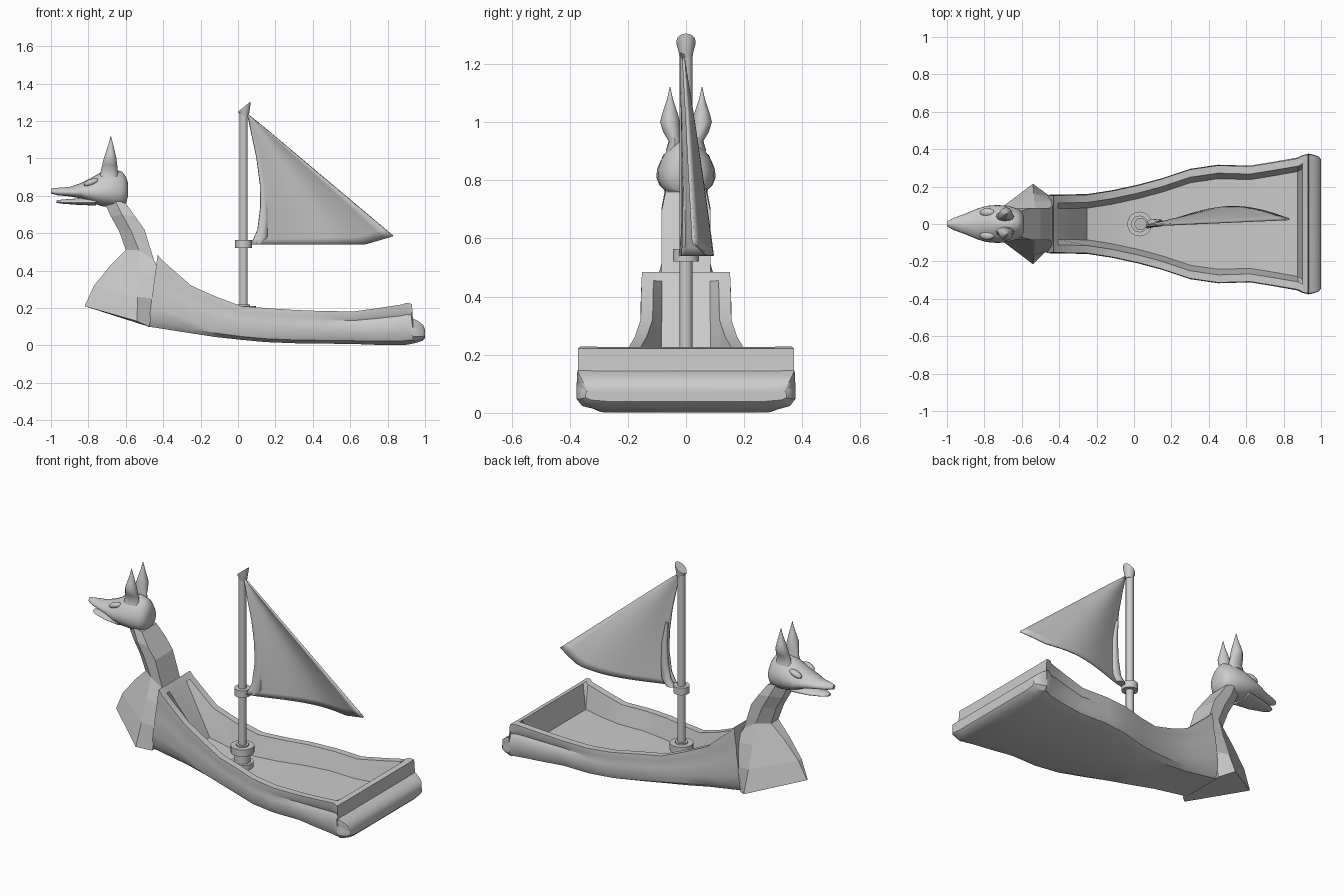
import bpy, bmesh
from math import sin, cos, pi
from mathutils import Vector

if "Cube" in bpy.data.objects:
    bpy.data.objects.remove(bpy.data.objects["Cube"])


def finish(name, bm, angle=0.6, flat=False):
    bmesh.ops.remove_doubles(bm, verts=bm.verts, dist=0.0005)
    bmesh.ops.recalc_face_normals(bm, faces=bm.faces)
    me = bpy.data.meshes.new(name)
    bm.to_mesh(me)
    bm.free()
    ob = bpy.data.objects.new(name, me)
    bpy.context.collection.objects.link(ob)
    if not flat:
        bpy.ops.object.select_all(action='DESELECT')
        ob.select_set(True)
        bpy.context.view_layer.objects.active = ob
        bpy.ops.object.shade_smooth_by_angle(angle=angle)
    return ob


def loft(name, rings, angle=0.6, flat=False):
    """Skin a list of closed rings and cap both ends."""
    bm = bmesh.new()
    vs = [[bm.verts.new(p) for p in r] for r in rings]
    n = len(vs[0])
    for a, b in zip(vs, vs[1:]):
        for i in range(n):
            j = (i + 1) % n
            bm.faces.new((a[i], a[j], b[j], b[i]))
    bm.faces.new(vs[0])
    bm.faces.new(vs[-1])
    return finish(name, bm, angle, flat)


def mirrored(half):
    """Complete a half ring whose first and last points lie on y = 0."""
    return half + [(x, -y, z) for x, y, z in reversed(half[1:-1])]


def lathe(name, profile, cx, cy=0, n=16, squash=1):
    rings = [[(cx + r * cos(2 * pi * i / n), cy + r * squash * sin(2 * pi * i / n), z)
              for i in range(n)] for r, z in profile]
    return loft(name, rings)


# Hull: x at rail, x at keel, keel z, rail z, half width, floor z
stations = [
    (-.43, -.48, .10, .485, .155, .484),
    (-.405, -.46, .098, .455, .157, .453),
    (-.25, -.25, .065, .32, .16, .15),
    (-.12, -.12, .045, .262, .18, .11),
    (.02, .02, .03, .21, .21, .088),
    (.15, .15, .018, .20, .245, .08),
    (.30, .30, .012, .19, .295, .075),
    (.45, .45, .01, .184, .317, .075),
    (.62, .62, .008, .182, .312, .075),
    (.75, .75, .003, .20, .333, .075),
    (.88, .87, .002, .22, .355, .08),
    (.90, .90, .004, .228, .368, .227),
    (.93, .925, .008, .222, .375, .221),
    (.935, .935, .01, .145, .376, .144),
    (.965, .955, .015, .13, .37, .129),
    (.99, .985, .025, .11, .36, .109),
    (1.0, 1.0, .04, .085, .345, .084)]
rings = []
for xt, xb, b, t, w, f in stations:
    h = t - b
    step = .015 if .6 < xt < .932 else .004
    half = [(0, b), (w * .8, b), (w * .95, b + .1 * h), (w, b + .28 * h),
            (w, b + .6 * h), (w - step, b + .72 * h), (w - step * .4, b + .82 * h),
            (w - .004, t), (w - .045, t), (w - .075, f), (0, f)]
    rings.append(mirrored([(xb + (xt - xb) * (z - b) / h, y, z) for y, z in half]))
loft("hull", rings, .55)

# Prow and neck: front (x, z, half width), side, back
prow = [
    ((-.82, .21, .004), (-.54, .13, .215), (-.475, .10, .15)),
    ((-.77, .32, .015), (-.537, .26, .165), (-.445, .25, .145)),
    ((-.68, .43, .025), (-.533, .39, .12), (-.415, .385, .12)),
    ((-.60, .51, .035), (-.53, .51, .085), (-.45, .46, .085)),
    ((-.635, .61, .04), (-.575, .62, .085), (-.50, .62, .085)),
    ((-.68, .69, .04), (-.62, .70, .085), (-.55, .69, .085)),
    ((-.72, .78, .04), (-.66, .78, .07), (-.60, .76, .07))]
rings = [[(x, y, z) for x, z, y in s] + [(x, -y, z) for x, z, y in reversed(s)] for s in prow]
loft("prow_neck", rings, flat=True)


# Beast head: x, low z, high z, half width
def head_part(name, secs, n=20):
    rings = []
    for x, lo, hi, w in secs:
        ring = []
        for i in range(n):
            a = 2 * pi * i / n
            s = sin(a)
            z = (lo + hi) / 2 + (hi - lo) / 2 * s
            ring.append((x, w * cos(a) * (1 - .22 * s), z))
        rings.append(ring)
    return loft(name, rings, .8)


head_part("skull", [
    (-1.0, .812, .84, .012), (-.965, .803, .843, .032), (-.90, .797, .848, .055),
    (-.84, .787, .868, .08), (-.79, .765, .893, .095), (-.73, .745, .928, .1),
    (-.67, .738, .942, .095), (-.62, .738, .93, .08), (-.598, .76, .90, .062),
    (-.588, .80, .87, .035)])
head_part("lower_jaw", [
    (-.97, .763, .776, .015), (-.94, .758, .78, .035), (-.86, .752, .786, .06),
    (-.76, .748, .80, .075)])

for s in (-1, 1):
    side = "left" if s < 0 else "right"
    # Ears: z, centre x, offset y, radius x, radius y
    ear = [(.90, -.69, .04, .05, .03), (.935, -.688, .038, .045, .022),
           (.965, -.686, .048, .04, .03), (1.0, -.684, .055, .034, .034),
           (1.035, -.682, .055, .024, .025), (1.08, -.68, .055, .011, .01),
           (1.12, -.68, .055, .001, .001)]
    rings = [[(x + rx * cos(2 * pi * i / 12), s * (y + ry * sin(2 * pi * i / 12)), z)
              for i in range(12)] for z, x, y, rx, ry in ear]
    loft(side + "_ear", rings, .8)
    # Eye ridges
    bm = bmesh.new()
    bmesh.ops.create_uvsphere(bm, u_segments=12, v_segments=8, radius=1)
    for v in bm.verts:
        v.co = Vector((-.785 + .04 * v.co.x, s * .062 + .022 * v.co.y,
                       .872 + .018 * v.co.z + .012 * v.co.x))
    finish(side + "_eye_ridge", bm)

# Mast with slanted flared cap, collar and foot
M = .03
lathe("mast", [(.022, .08), (.022, 1.25)], M)
cap = []
for r, z, slope in [(.022, 1.22, 0), (.025, 1.24, .1), (.033, 1.27, .8), (.033, 1.278, .8)]:
    cap.append([(M + .005 + r * cos(2 * pi * i / 16), r * sin(2 * pi * i / 16),
                 z + slope * r * cos(2 * pi * i / 16)) for i in range(16)])
loft("mast_cap", cap)
lathe("mast_collar", [(.045, .52), (.045, .563)], M)
lathe("mast_foot", [(.062, .07), (.062, .115), (.045, .115), (.045, .17),
                    (.066, .17), (.066, .212), (.035, .212), (.035, .22)], M, n=20)


# Sail: billowed triangle with a curled leading edge
def along(pts, t):
    t *= len(pts) - 1
    i = min(int(t), len(pts) - 2)
    return Vector(pts[i]).lerp(Vector(pts[i + 1]), t - i)


luff = [(.07, -.02, .54), (.105, -.012, .62), (.12, -.01, .74), (.118, -.01, .86),
        (.10, -.012, 1.0), (.075, -.015, 1.12), (.05, -.015, 1.238)]
leech = [(.83, .025, .585), (.05, -.01, 1.24)]
NU, NV = 16, 18
bm = bmesh.new()
grid = []
for j in range(NV + 1):
    v = j / NV
    a, b = along(luff, v), along(leech, v)
    row = []
    for i in range(NU + 1):
        u = i / NU
        p = a.lerp(b, u)
        p.y += .085 * (1 - v) * sin(pi * u ** 1.2)
        # Level foot with an upturned outer corner
        p.z -= (1 - v) ** 3 * .045 * (u if u < .8 else .8 * (1 - u) / .2)
        row.append(bm.verts.new(p))
    grid.append(row)
for j in range(NV):
    for i in range(NU):
        bm.faces.new((grid[j][i], grid[j][i + 1], grid[j + 1][i + 1], grid[j + 1][i]))
sail = finish("sail", bm, .8)
sol = sail.modifiers.new("thickness", 'SOLIDIFY')
sol.thickness = .01
sol.offset = 0

# Fold of cloth along the leading edge
fold = []
for z, x, rx, ry in [(.54, .10, .03, .022), (.58, .13, .03, .02), (.68, .14, .022, .018),
                     (.80, .14, .018, .014), (.92, .125, .008, .008)]:
    fold.append([(x + rx * cos(2 * pi * i / 10), .005 + ry * sin(2 * pi * i / 10), z)
                 for i in range(10)])
loft("sail_fold", fold, .8)
